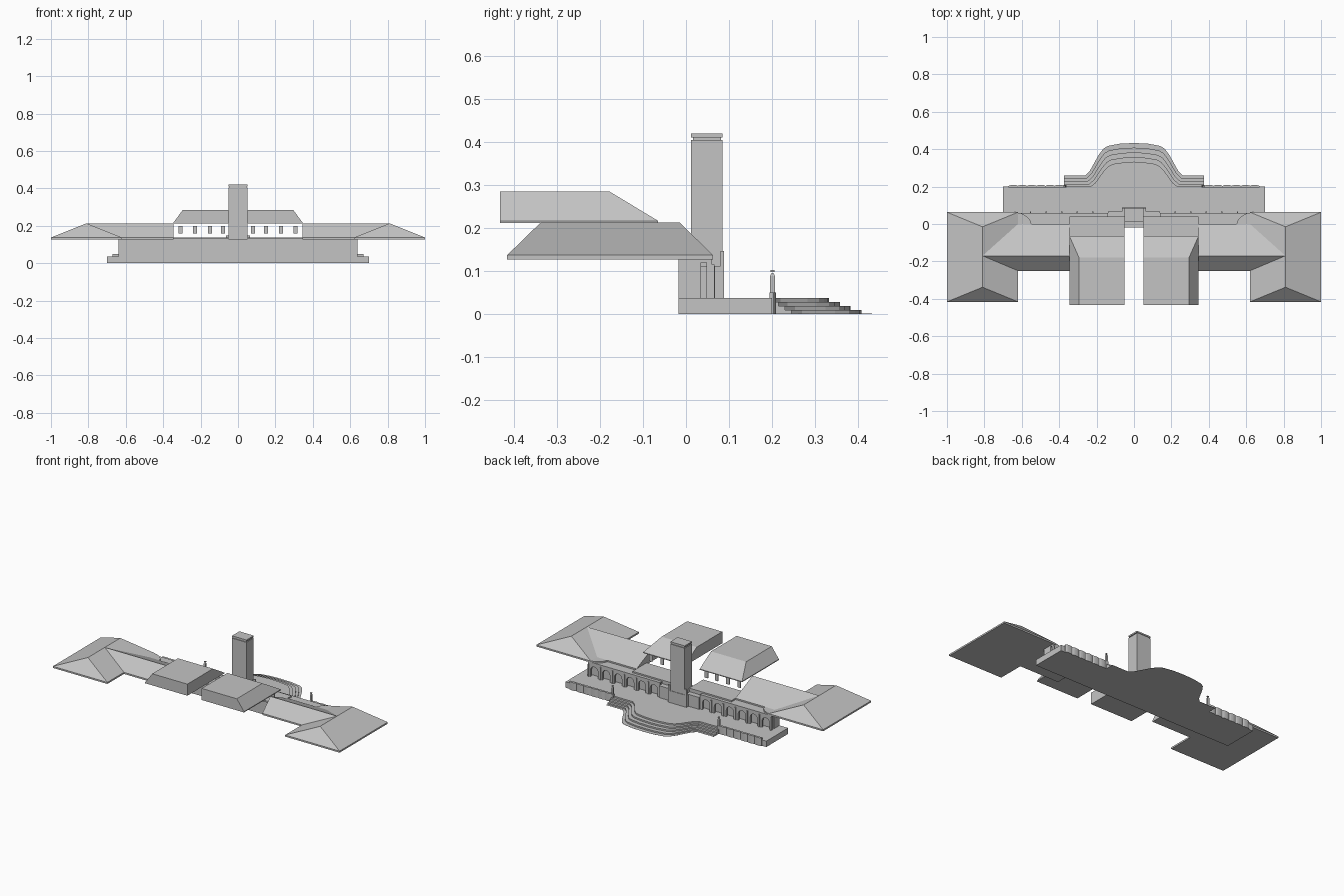
import bpy, bmesh, math

cube = bpy.data.objects.get("Cube")
if cube:
    bpy.data.objects.remove(cube, do_unlink=True)

grey = bpy.data.materials.new("plain_grey")
grey.use_nodes = True
grey.diffuse_color = (0.55, 0.55, 0.55, 1)
grey.node_tree.nodes["Principled BSDF"].inputs["Base Color"].default_value = (0.55, 0.55, 0.55, 1)


def finish(name, bm):
    bmesh.ops.recalc_face_normals(bm, faces=bm.faces)
    mesh = bpy.data.meshes.new(name)
    bm.to_mesh(mesh)
    bm.free()
    mesh.materials.append(grey)
    obj = bpy.data.objects.new(name, mesh)
    bpy.context.collection.objects.link(obj)
    return obj


def prism(name, outline, lo, hi, place):
    """Extrude a 2D outline from lo to hi; place maps (a, b, depth) to xyz."""
    bm = bmesh.new()
    rings = [[bm.verts.new(place(a, b, d)) for a, b in outline] for d in (lo, hi)]
    n = len(outline)
    bm.faces.new(rings[0])
    bm.faces.new(rings[1])
    for i in range(n):
        j = (i + 1) % n
        bm.faces.new((rings[0][i], rings[0][j], rings[1][j], rings[1][i]))
    return finish(name, bm)


def taper(name, base, z0, top, z1):
    """Solid between two rectangles (x0, x1, y0, y1); the top may be a ridge."""
    bm = bmesh.new()
    for (x0, x1, y0, y1), z in ((base, z0), (top, z1)):
        for x, y in ((x0, y0), (x1, y0), (x1, y1), (x0, y1)):
            bm.verts.new((x, y, z))
    bm.verts.ensure_lookup_table()
    v = bm.verts
    for f in ((0, 1, 2, 3), (4, 5, 6, 7), (0, 1, 5, 4), (1, 2, 6, 5), (2, 3, 7, 6), (3, 0, 4, 7)):
        bm.faces.new([v[i] for i in f])
    bmesh.ops.remove_doubles(bm, verts=bm.verts, dist=1e-5)
    return finish(name, bm)


def box(name, x0, x1, y0, y1, z0, z1):
    return taper(name, (x0, x1, y0, y1), z0, (x0, x1, y0, y1), z1)


def flat(a, b, d):
    return (a, b, d)


def upright(a, b, d):
    return (a, d, b)


def sideways(a, b, d):
    return (d, a, b)


def sided(s, x0, x1):
    return tuple(sorted((s * x0, s * x1)))


# Terrace and its bowed steps, each level smaller than the one below
box("terrace", -0.70, 0.70, -0.018, 0.2, 0, 0.037)
bow = [(0.26, 0), (0.235, 0.15), (0.215, 0.36), (0.19, 0.62), (0.165, 0.82), (0.14, 0.91), (0.075, 0.98)]
for i in range(5):
    low = 0.26 - 0.015 * i
    high = 0.433 - 0.025 * i
    shrink = 0.007 * i
    half = [(0.375, 0.19), (0.375, low)]
    half += [(x - shrink, low + (high - low) * t) for x, t in bow]
    outline = half + [(0, high)] + [(-x, y) for x, y in reversed(half)]
    z = 0.0093 * i
    prism(f"step_{i}", outline, max(z - 0.0093, 0), max(z, 0.0008), flat)

# Long hall behind the arcade
box("hall", -0.64, 0.64, -0.018, 0.035, 0.037, 0.128)

# Tower with a grooved cap and the entrance block around it
box("tower", -0.05, 0.05, 0.012, 0.085, 0.037, 0.405)
box("tower_neck", -0.045, 0.045, 0.016, 0.081, 0.405, 0.411)
box("tower_cap", -0.05, 0.05, 0.012, 0.085, 0.411, 0.42)
box("entrance_block", -0.14, 0.14, 0.0, 0.068, 0.037, 0.112)
box("entrance_porch", -0.065, 0.065, 0.05, 0.088, 0.037, 0.112)

for s, side in ((1, "left"), (-1, "right")):
    # Arcade screen: one outline with round-headed openings along its foot
    foot = [(s * 0.14, 0.037)]
    bays, pitch, r = 6, 0.5 / 6, 0.026
    for b in range(bays):
        c = 0.14 + pitch * (b + 0.5)
        foot.append((s * (c - r), 0.037))
        for k in range(9):
            a = math.pi * k / 8
            foot.append((s * (c - r * math.cos(a)), 0.078 + r * math.sin(a)))
        foot.append((s * (c + r), 0.037))
        # Pier between the openings
        px0, px1 = sided(s, c + pitch / 2 - 0.007, c + pitch / 2 + 0.0)
        box(f"{side}_pier_{b}", px0, px1, 0.058, 0.066, 0.037, 0.115)
    foot += [(s * 0.64, 0.037), (s * 0.64, 0.128), (s * 0.14, 0.128)]
    prism(f"{side}_arcade", foot, 0.048, 0.06, upright)
    x0, x1 = sided(s, 0.14, 0.64)
    box(f"{side}_arcade_roof", x0, x1, 0.03, 0.05, 0.12, 0.128)

    # Entrance parapet beside the tower
    x0, x1 = sided(s, 0.05, 0.065)
    box(f"{side}_parapet", x0, x1, 0.08, 0.088, 0.112, 0.147)

    # Hipped end wing
    x0, x1 = sided(s, 0.62, 1.0)
    box(f"{side}_wing_eave", x0, x1, -0.416, 0.063, 0.127, 0.137)
    taper(f"{side}_wing_roof", (x0, x1, -0.416, 0.063), 0.137,
          (s * 0.81, s * 0.81, -0.338, -0.015), 0.213)

    # Connecting gabled roof and the rounded eave in its corner
    gable = [(-0.25, 0.127), (-0.25, 0.137), (-0.17, 0.213), (0, 0.137), (0, 0.127)]
    prism(f"{side}_link_roof", gable, s * 0.345, s * 0.805, sideways)
    corner = [(s * x, y) for x, y in ((0.545, -0.01), (0.555, 0.02), (0.575, 0.042), (0.605, 0.058),
                                      (0.65, 0.063), (0.65, -0.01))]
    prism(f"{side}_corner_eave", corner, 0.128, 0.137, flat)

    # Raised roof with a hip at the back and outer side
    x0, x1 = sided(s, 0.05, 0.345)
    box(f"{side}_upper_eave", x0, x1, -0.433, -0.065, 0.212, 0.217)
    t0, t1 = sided(s, 0.05, 0.295)
    taper(f"{side}_upper_roof", (x0, x1, -0.433, -0.065), 0.217, (t0, t1, -0.433, -0.178), 0.285)
    box(f"{side}_floor", x0, x1, -0.1, 0.04, 0.128, 0.137)

    # Window panels under the raised roof
    for i, c in enumerate((0.08, 0.15, 0.23, 0.308)):
        x0, x1 = sided(s, c - 0.011, c + 0.011)
        box(f"{side}_window_{i}", x0, x1, -0.092, -0.088, 0.16, 0.2)

    # Scalloped balustrade on the terrace edge
    x0, x1 = sided(s, 0.375, 0.67)
    box(f"{side}_balustrade", x0, x1, 0.194, 0.203, 0, 0.05)
    lobes = 6
    width = 0.295 / lobes
    for i in range(lobes):
        c = s * (0.375 + width * (i + 0.5))
        arc = [(c - width / 2 * math.cos(math.pi * k / 8), 0.202 + 0.007 * math.sin(math.pi * k / 8))
               for k in range(9)]
        prism(f"{side}_scallop_{i}", arc, 0, 0.05, flat)

    # Lamp post at the head of the steps
    cx = s * 0.37
    box(f"{side}_post_base", cx - 0.008, cx + 0.008, 0.194, 0.208, 0, 0.05)
    box(f"{side}_post", cx - 0.006, cx + 0.006, 0.195, 0.207, 0.05, 0.088)
    taper(f"{side}_post_neck", (cx - 0.006, cx + 0.006, 0.195, 0.207), 0.088,
          (cx - 0.002, cx + 0.002, 0.199, 0.203), 0.096)
    box(f"{side}_post_cap", cx - 0.005, cx + 0.005, 0.196, 0.206, 0.098, 0.102)
